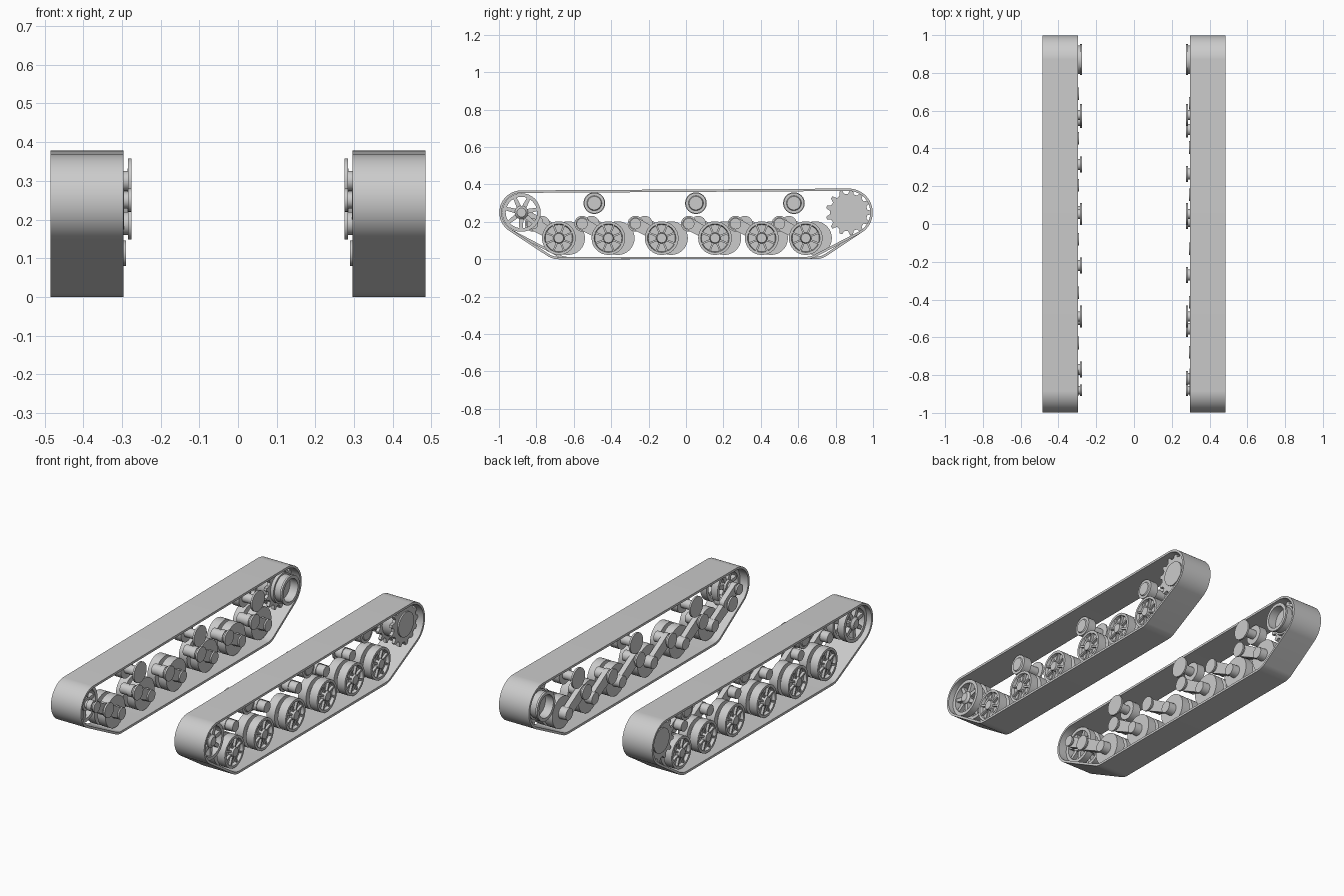
import bpy, bmesh
from math import sin, cos, pi, radians

cube = bpy.data.objects.get("Cube")
if cube:
    bpy.data.objects.remove(cube)

mat = bpy.data.materials.new("light grey metal")
mat.use_nodes = True
GREY = (0.6, 0.6, 0.6, 1)
mat.diffuse_color = GREY
mat.node_tree.nodes["Principled BSDF"].inputs["Base Color"].default_value = GREY


def finish(name, bm):
    bmesh.ops.remove_doubles(bm, verts=bm.verts, dist=1e-5)
    bmesh.ops.recalc_face_normals(bm, faces=bm.faces)
    me = bpy.data.meshes.new(name)
    bm.to_mesh(me)
    bm.free()
    me.materials.append(mat)
    ob = bpy.data.objects.new(name, me)
    bpy.context.collection.objects.link(ob)
    bpy.ops.object.select_all(action='DESELECT')
    ob.select_set(True)
    bpy.context.view_layer.objects.active = ob
    bpy.ops.object.shade_smooth_by_angle(angle=radians(30))
    return ob


def bridge(bm, a, b):
    n = len(a)
    for i in range(n):
        j = (i + 1) % n
        bm.faces.new((a[i], a[j], b[j], b[i]))


def lathe(name, side, y, z, profile, segs=32, closed=False):
    """Spin (x, radius) points about an axle that runs along x."""
    bm = bmesh.new()
    rings = [[bm.verts.new((side * x, y + r * cos(2 * pi * i / segs), z + r * sin(2 * pi * i / segs)))
              for i in range(segs)] for x, r in profile]
    for a, b in zip(rings, rings[1:]):
        bridge(bm, a, b)
    if closed:
        bridge(bm, rings[-1], rings[0])
    else:
        bm.faces.new(rings[0])
        bm.faces.new(rings[-1])
    return finish(name, bm)


def prism(name, side, outline, x0, x1, hole=None):
    """Extrude a (y, z) outline across x, with an optional matching hole."""
    bm = bmesh.new()

    def loop(pts, x):
        return [bm.verts.new((side * x, y, z)) for y, z in pts]
    a, b = loop(outline, x0), loop(outline, x1)
    bridge(bm, a, b)
    if hole:
        c, d = loop(hole, x0), loop(hole, x1)
        bridge(bm, c, d)
        bridge(bm, a, c)
        bridge(bm, b, d)
    else:
        bm.faces.new(a)
        bm.faces.new(b)
    return finish(name, bm)


def wrap(circles, inset=0.0, n=128):
    """Outline of a belt pulled tight around (y, z, radius) circles."""
    pts = []
    for i in range(n):
        c, s = cos(2 * pi * i / n), sin(2 * pi * i / n)
        y, z, r = max(circles, key=lambda k: k[0] * c + k[1] * s + k[2])
        pts.append((y + (r - inset) * c, z + (r - inset) * s))
    return pts


def spokes(name, side, y, z, count, r0, r1, w0, w1, x0, x1, turn=0.0):
    """Radial bars joined in one mesh."""
    bm = bmesh.new()
    for k in range(count):
        a = 2 * pi * k / count + turn
        c, s = cos(a), sin(a)
        quad = [(r0, -w0), (r1, -w1), (r1, w1), (r0, w0)]
        lo, hi = ([bm.verts.new((side * x, y + r * c - w * s, z + r * s + w * c))
                   for r, w in quad] for x in (x0, x1))
        bridge(bm, lo, hi)
        bm.faces.new(lo)
        bm.faces.new(hi)
    return finish(name, bm)


def gear(y, z, teeth, root, tip):
    pts = []
    for k in range(teeth):
        for f, r in ((-0.32, root), (-0.12, tip), (0.12, tip), (0.32, root)):
            a = 2 * pi * (k + f) / teeth
            pts.append((y + r * cos(a), z + r * sin(a)))
    return pts


WHEELS = (-0.68, -0.415, -0.13, 0.155, 0.405, 0.64)
ROLLERS = (-0.49, 0.053, 0.577)
IDLER = (-0.88, 0.25)
SPROCKET = (0.87, 0.25)
WHEEL_Z, PIVOT_Z, ROLLER_Z = 0.113, 0.19, 0.30

WHEEL = [(.29, .001), (.29, .033), (.335, .035), (.335, .09), (.385, .09), (.385, .06), (.405, .06),
         (.405, .09), (.455, .09), (.455, .076), (.438, .072), (.438, .03), (.462, .025), (.462, .001)]
ROLLER = [(.275, .001), (.275, .058), (.285, .058), (.285, .026), (.36, .026), (.36, .055),
          (.41, .055), (.41, .04), (.416, .036), (.416, .001)]
PIVOT = [(.275, .001), (.275, .042), (.285, .042), (.285, .03), (.375, .03), (.375, .001)]

for side, label, shift in ((1, "left", 0.0), (-1, "right", 0.05)):
    # Track belt
    belt = [(*IDLER, 0.118), (*SPROCKET, 0.128)]
    belt += [(y + shift, 0.115, 0.115) for y in (WHEELS[0], WHEELS[-1])]
    prism(label + "_track_belt", side, wrap(belt), 0.296, 0.485, wrap(belt, 0.013))

    # Road wheels on swing arms
    for i, y in enumerate(WHEELS, 1):
        y += shift
        lathe(f"{label}_road_wheel_{i}", side, y, WHEEL_Z, WHEEL)
        spokes(f"{label}_road_wheel_ribs_{i}", side, y, WHEEL_Z, 8,
               0.02, 0.078, 0.005, 0.005, 0.43, 0.452, pi / 8)
        lathe(f"{label}_arm_pivot_{i}", side, y - 0.14, PIVOT_Z, PIVOT, 24)
        prism(f"{label}_swing_arm_{i}", side,
              wrap([(y - 0.14, PIVOT_Z, 0.034), (y, WHEEL_Z, 0.028)], n=32), 0.298, 0.328)

    # Return rollers
    for i, y in enumerate(ROLLERS, 1):
        lathe(f"{label}_return_roller_{i}", side, y, ROLLER_Z, ROLLER)

    # Spoked idler wheel: two open rims on one hub
    for part, x0, x1 in (("inner", 0.345, 0.385), ("outer", 0.415, 0.455)):
        lathe(f"{label}_idler_{part}_rim", side, *IDLER,
              [(x0, .084), (x0, .103), (x1, .103), (x1, .084)], closed=True)
        spokes(f"{label}_idler_{part}_spokes", side, *IDLER, 7,
               0.025, 0.088, 0.013, 0.009, x0 + 0.008, x1 - 0.008, 0.2)
    lathe(f"{label}_idler_hub", side, *IDLER,
          [(.275, .001), (.275, .03), (.285, .03), (.285, .022), (.34, .022), (.34, .036),
           (.45, .036), (.462, .024), (.462, .001)], 24)
    prism(f"{label}_idler_crank", side,
          wrap([(*IDLER, 0.03), (-0.79, 0.2, 0.026)], n=32), 0.295, 0.325)

    # Drive sprocket: two toothed plates, drum and hollow inner ring
    for part, x in (("inner", 0.345), ("outer", 0.43)):
        prism(f"{label}_sprocket_{part}_plate", side, gear(*SPROCKET, 13, 0.1, 0.122), x, x + 0.018)
    lathe(f"{label}_sprocket_drum", side, *SPROCKET,
          [(.325, .001), (.325, .085), (.43, .085), (.43, .07), (.456, .07), (.456, .001)])
    lathe(f"{label}_sprocket_ring", side, *SPROCKET,
          [(.275, .064), (.275, .082), (.286, .082), (.286, .075), (.33, .075), (.33, .064)], closed=True)
